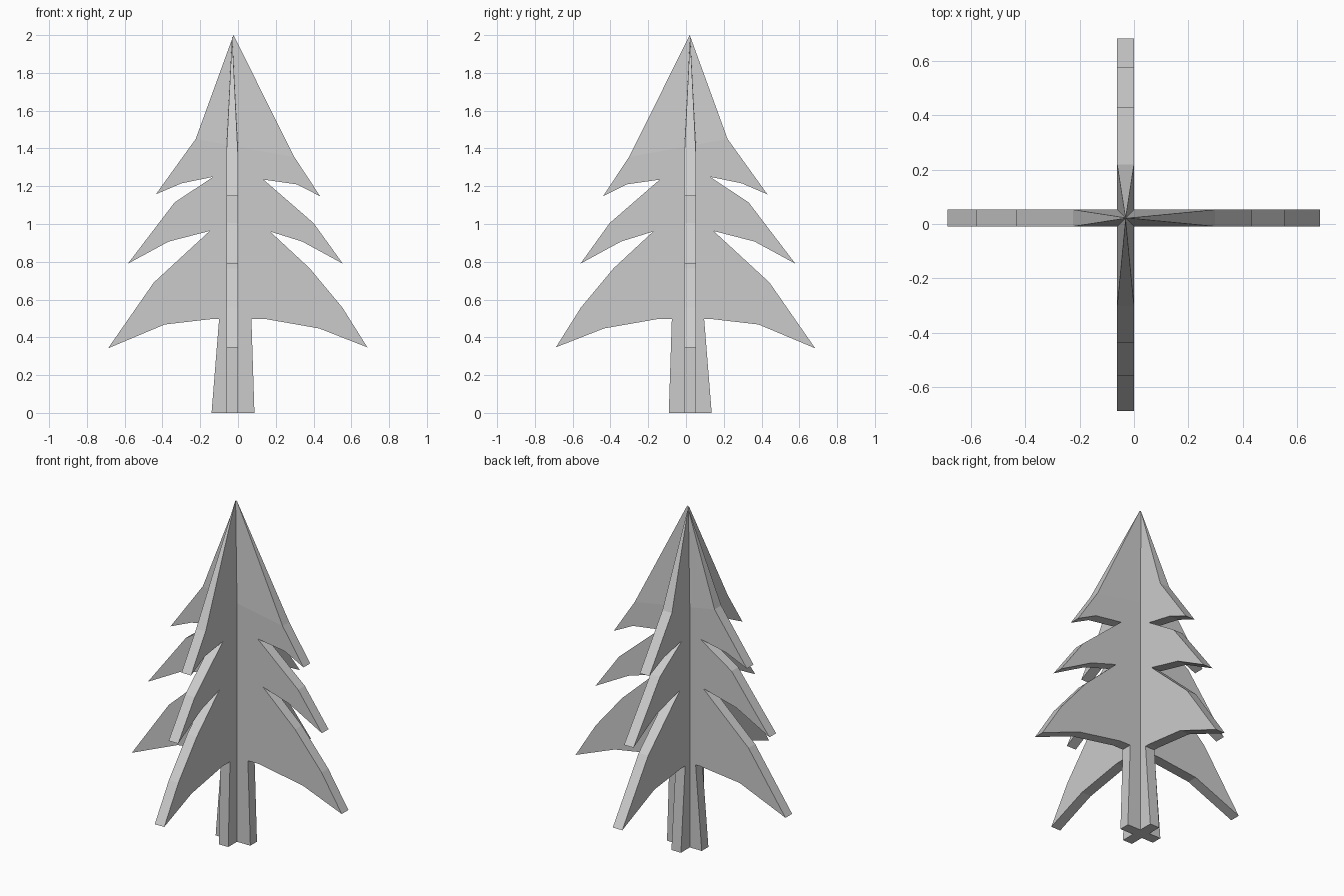
import bpy, bmesh, math
from mathutils import Matrix, Vector

if "Cube" in bpy.data.objects:
    bpy.data.objects.remove(bpy.data.objects["Cube"])

# Single flat grey
grey = bpy.data.materials.new("plain grey")
grey.diffuse_color = (0.6, 0.6, 0.6, 1)
grey.use_nodes = True
grey.node_tree.nodes["Principled BSDF"].inputs["Base Color"].default_value = grey.diffuse_color

# Shared tip and the tree silhouette (x, z), clockwise from right shoulder to left shoulder
CX, CY, HALF = -0.026, 0.022, 0.031
TIP = (-0.024, 2.0)
OUTLINE = [
    (0.298, 1.355), (0.435, 1.147), (0.31, 1.21), (0.135, 1.235),    # top tier, right
    (0.40, 1.005), (0.555, 0.79), (0.34, 0.907), (0.17, 0.96),       # middle tier, right
    (0.38, 0.765), (0.553, 0.557), (0.685, 0.347), (0.43, 0.447), (0.14, 0.498),
    (0.071, 0.498), (0.087, 0.0), (-0.14, 0.0), (-0.10, 0.498),      # trunk
    (-0.13, 0.498), (-0.388, 0.468), (-0.688, 0.342), (-0.446, 0.69),
    (-0.15, 0.963), (-0.367, 0.907), (-0.583, 0.79), (-0.335, 1.115),  # middle tier, left
    (-0.13, 1.25), (-0.30, 1.215), (-0.435, 1.157), (-0.224, 1.45),  # top tier, left
]


def tree_panel(name, matrix):
    """Thick cut-out panel whose top triangle tapers to a single point."""
    bm = bmesh.new()
    front = [bm.verts.new((x, CY - HALF, z)) for x, z in OUTLINE]
    back = [bm.verts.new((x, CY + HALF, z)) for x, z in OUTLINE]
    tip = bm.verts.new((TIP[0], CY, TIP[1]))
    n = len(OUTLINE)
    # flat sides and tapered tops
    for ring in (front, back):
        bm.faces.new(ring)
        bm.faces.new((ring[-1], tip, ring[0]))
    # rim
    for i in range(n - 1):
        bm.faces.new((front[i], front[i + 1], back[i + 1], back[i]))
    bm.faces.new((front[0], back[0], tip))
    bm.faces.new((front[-1], tip, back[-1]))
    bmesh.ops.transform(bm, matrix=matrix, verts=bm.verts)
    bmesh.ops.recalc_face_normals(bm, faces=bm.faces)
    me = bpy.data.meshes.new(name)
    bm.to_mesh(me)
    bm.free()
    me.materials.append(grey)
    ob = bpy.data.objects.new(name, me)
    bpy.context.collection.objects.link(ob)
    return ob


# Panel across x, and the same panel turned a quarter about the trunk
tree_panel("tree_panel_across", Matrix.Identity(4))
pivot = Vector((TIP[0], CY, 0))
turn = Matrix.Rotation(math.radians(-90), 4, 'Z')
# keep the turned panel's thickness centred on x = -0.031
tree_panel("tree_panel_along",
           Matrix.Translation((-0.031 - CY, -0.004, 0)) @ turn)
